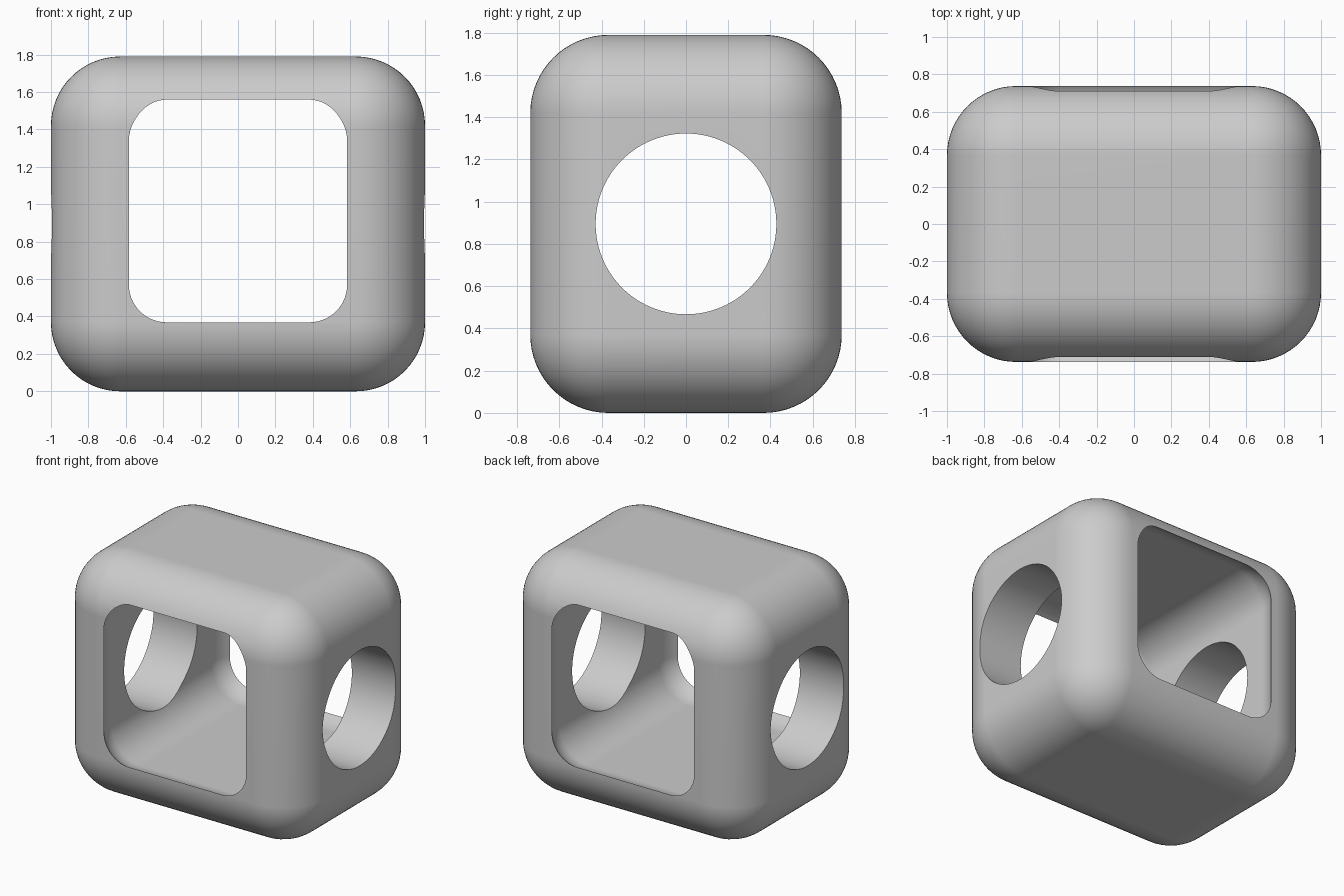
import bpy
import bmesh
from mathutils import Matrix, Vector

WIDTH, DEPTH, HEIGHT = 2.0, 1.475, 1.79


def rounded_box(name, size, centre_z, radius):
    """Box with all edges and corners rounded."""
    bm = bmesh.new()
    bmesh.ops.create_cube(bm, size=1)
    bmesh.ops.scale(bm, vec=size, verts=bm.verts)
    bmesh.ops.bevel(bm, geom=bm.edges[:], offset=radius, segments=16,
                    profile=0.5, affect='EDGES')
    bmesh.ops.translate(bm, vec=Vector((0, 0, centre_z)), verts=bm.verts)
    return finish(name, bm)


def finish(name, bm):
    mesh = bpy.data.meshes.new(name)
    bm.to_mesh(mesh)
    bm.free()
    mesh.materials.append(grey)
    obj = bpy.data.objects.new(name, mesh)
    bpy.context.collection.objects.link(obj)
    return obj


default = bpy.data.objects.get("Cube")
if default:
    bpy.data.objects.remove(default, do_unlink=True)

grey = bpy.data.materials.new("plain_grey")
grey.use_nodes = True
colour = (0.6, 0.6, 0.6, 1)
grey.diffuse_color = colour
grey.node_tree.nodes["Principled BSDF"].inputs["Base Color"].default_value = colour

# Solid block with rounded edges and corners
block = rounded_box("rounded_block", (WIDTH, DEPTH, HEIGHT), HEIGHT / 2, 0.37)

# Rounded cavity, long enough to break through the front and back as windows
cavity = rounded_box("cavity_cutter", (1.27, 1.68, 1.275), 0.955, 0.255)

# Round hole through both sides
bm = bmesh.new()
bmesh.ops.create_cone(bm, cap_ends=True, segments=96, radius1=0.428, radius2=0.428,
                      depth=3, matrix=Matrix.Translation((0, 0, HEIGHT / 2))
                      @ Matrix.Rotation(1.5707963, 4, 'Y'))
hole = finish("side_hole_cutter", bm)

# Cut the openings and keep the result as plain geometry
bpy.context.view_layer.objects.active = block
for cutter in (cavity, hole):
    cut = block.modifiers.new("cut_" + cutter.name, 'BOOLEAN')
    cut.operation = 'DIFFERENCE'
    cut.solver = 'EXACT'
    cut.object = cutter
    bpy.ops.object.modifier_apply(modifier=cut.name)
    bpy.data.objects.remove(cutter, do_unlink=True)

# Smooth rounding with flat faces kept flat
bpy.ops.object.select_all(action='DESELECT')
block.select_set(True)
bpy.ops.object.shade_smooth_by_angle(angle=0.4)
flatten = block.modifiers.new("flat_faces", 'WEIGHTED_NORMAL')
flatten.keep_sharp = True
